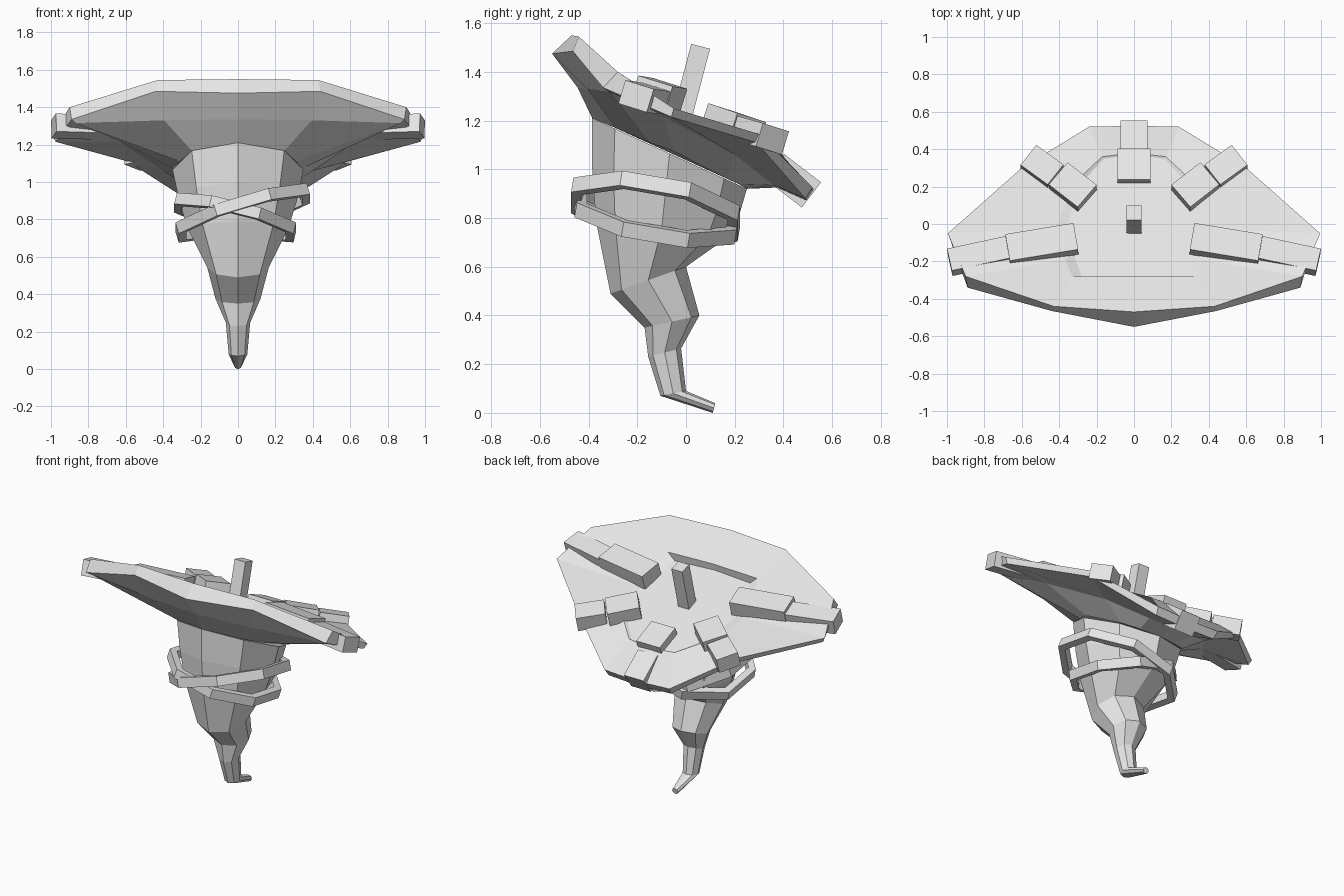
import bpy, bmesh, math
from mathutils import Vector, Matrix

if "Cube" in bpy.data.objects:
    bpy.data.objects.remove(bpy.data.objects["Cube"])

grey = bpy.data.materials.new("light_grey")
grey.diffuse_color = (0.8, 0.8, 0.8, 1)
grey.use_nodes = True
grey.node_tree.nodes["Principled BSDF"].inputs["Base Color"].default_value = grey.diffuse_color


def finish(name, bm):
    bmesh.ops.recalc_face_normals(bm, faces=bm.faces)
    me = bpy.data.meshes.new(name)
    bm.to_mesh(me)
    bm.free()
    me.materials.append(grey)
    ob = bpy.data.objects.new(name, me)
    bpy.context.collection.objects.link(ob)
    return ob


def mirrored(half):
    """Close a half loop (front centre to back centre) across x = 0."""
    return half + [(-x, y, z) for x, y, z in half[-2:0:-1]]


def loft(name, loops, caps=(True, True), cyclic=False):
    bm = bmesh.new()
    rings = [[bm.verts.new(p) for p in loop] for loop in loops]
    n = len(rings[0])
    pairs = list(zip(rings, rings[1:]))
    if cyclic:
        pairs.append((rings[-1], rings[0]))
    for a, b in pairs:
        for i in range(n):
            j = (i + 1) % n
            bm.faces.new((a[i], a[j], b[j], b[i]))
    if caps[0] and not cyclic:
        bm.faces.new(rings[0])
    if caps[1] and not cyclic:
        bm.faces.new(rings[-1])
    return finish(name, bm)


def block(name, a, b, width, thick, side=None):
    """Box running from a to b; side is its width direction."""
    a, b = Vector(a), Vector(b)
    d = (b - a).normalized()
    up0 = Vector((0, 0.3, 0.95))
    s = Vector(side) if side else up0.cross(d).normalized()
    u = d.cross(s).normalized()
    m = Matrix((d * (b - a).length, s * width, u * thick)).transposed().to_4x4()
    m.translation = (a + b) / 2
    bm = bmesh.new()
    bmesh.ops.create_cube(bm, size=1, matrix=m)
    return finish(name, bm)


# Wide brim: recessed top disc, top rim, lower rim, underside, body joint
brim = [
    [(0, -.30, 1.345), (.28, -.28, 1.34), (.32, -.17, 1.285), (.36, -.03, 1.235),
     (.30, .20, 1.15), (.16, .35, 1.085), (0, .37, 1.08)],
    [(0, -.28, 1.395), (.33, -.28, 1.385), (.37, -.19, 1.305), (.42, -.03, 1.24),
     (.32, .22, 1.155), (.17, .36, 1.09), (0, .38, 1.08)],
    [(0, -.47, 1.55), (.43, -.44, 1.545), (.90, -.28, 1.40), (.995, -.05, 1.25),
     (.60, .30, 1.145), (.24, .52, .925), (0, .525, .915)],
    [(0, -.55, 1.475), (.44, -.465, 1.485), (.89, -.34, 1.335), (.975, -.06, 1.215),
     (.59, .29, 1.11), (.23, .49, .88), (0, .495, .87)],
    [(0, -.445, 1.335), (.395, -.405, 1.33), (.87, -.31, 1.315), (.63, -.09, 1.215),
     (.40, .20, 1.06), (.18, .36, .935), (0, .37, .925)],
    [(0, -.385, 1.21), (.25, -.29, 1.17), (.31, -.15, 1.11), (.35, -.05, 1.075),
     (.25, .17, .96), (.13, .215, .94), (0, .25, .92)],
]
loft("brim", [mirrored(h) for h in brim])

# Tapering body with a bent tail: front y,z / back y,z / half width
body = [
    (-.385, 1.21, .25, .92, .35),
    (-.385, 1.0, .215, .80, .315),
    (-.37, .79, .17, .72, .27),
    (-.31, .49, .0, .60, .165),
    (-.17, .35, .055, .40, .12),
    (-.155, .23, -.02, .265, .065),
    (-.105, .07, .0, .09, .05),
    (.11, .0, .12, .04, .022),
]
rings = []
for fy, fz, by, bz, w in body:
    ring = []
    for k in range(8):
        t = math.pi * k / 4
        f = (1 - math.cos(t)) / 2
        ring.append((w * math.sin(t), fy + (by - fy) * f, fz + (bz - fz) * f))
    rings.append(ring)
loft("tapered_body", rings)


# Two crossed eight-sided belts
def belt(name, cx, rx, ry, z0, sx, sy):
    loops = []
    for k in range(8):
        t = math.pi * (k + .5) / 4
        loop = []
        for dr, dz in ((0, -.03), (0, .03), (-.045, .03), (-.045, -.03)):
            x, y = (rx + dr) * math.cos(t), (ry + dr) * math.sin(t)
            loop.append((cx + x - sx * dz, -.125 + y - sy * dz,
                         z0 + sx * x + sy * y + dz))
        loops.append(loop)
    loft(name, loops, cyclic=True)


belt("belt_high_right", .025, .38, .37, .835, .30, -.17)
belt("belt_high_left", -.015, .345, .355, .81, -.25, -.17)

# Paired blocks laid on the brim
for s, tag in ((1, "right"), (-1, "left")):
    block("side_inner_block_" + tag, (.31 * s, -.08, 1.305), (.675 * s, -.14, 1.315), .15, .10)
    block("side_outer_block_" + tag, (.66 * s, -.135, 1.29), (.985 * s, -.205, 1.30), .125, .10)
    block("rear_inner_block_" + tag, (.25 * s, .135, 1.205), (.405 * s, .255, 1.165), .16, .10)
    block("rear_outer_block_" + tag, (.42 * s, .25, 1.155), (.565 * s, .355, 1.125), .14, .10)
block("back_inner_block", (0, .215, 1.13), (0, .38, 1.06), .175, .12, (1, 0, 0))
block("back_outer_block", (0, .365, 1.01), (0, .515, .895), .145, .13, (1, 0, 0))

# Upright peg in the middle of the disc
block("centre_peg", (0, -.02, 1.20), (0, .06, 1.505), .08, .08, (1, 0, 0))
